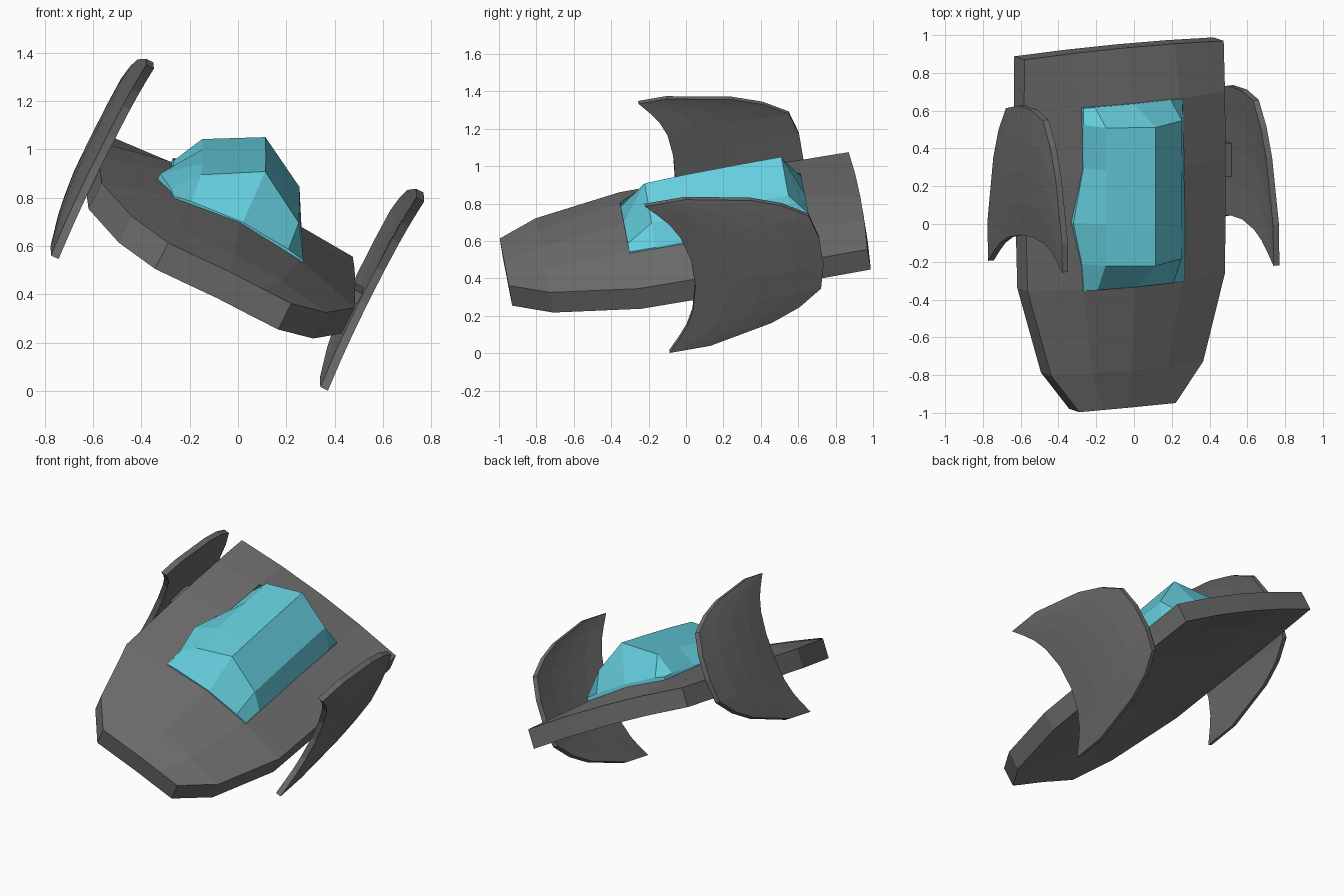
import bpy, bmesh
from mathutils import Matrix, Vector

if "Cube" in bpy.data.objects:
    bpy.data.objects.remove(bpy.data.objects["Cube"])

# Banked frame of the whole craft: u = across, f = towards the rear, n = up from the deck
u = Vector((0.893, 0.085, -0.44)).normalized()
f = Vector((0, 0.986, 0.166))
f = (f - u * f.dot(u)).normalized()
n = u.cross(f)
FRAME = Matrix.Translation((-0.048, 0, 0.647)) @ Matrix((u, f, n)).transposed().to_4x4()


def material(name, rgb):
    m = bpy.data.materials.new(name)
    m.diffuse_color = (*rgb, 1)
    m.use_nodes = True
    m.node_tree.nodes["Principled BSDF"].inputs["Base Color"].default_value = m.diffuse_color
    return m


GREY = material("hull grey", (0.155, 0.155, 0.155))
TEAL = material("canopy teal", (0.13, 0.62, 0.73))


def slab(name, top, bottom, mat):
    """Closed solid between two equal grids of points."""
    bm = bmesh.new()
    rows, cols = len(top), len(top[0])
    t = [[bm.verts.new(FRAME @ Vector(p)) for p in r] for r in top]
    b = [[bm.verts.new(FRAME @ Vector(p)) for p in r] for r in bottom]
    for i in range(rows - 1):
        for j in range(cols - 1):
            for g in (t, b):
                bm.faces.new((g[i][j], g[i][j + 1], g[i + 1][j + 1], g[i + 1][j]))
    rim = [(0, j) for j in range(cols)] + [(i, cols - 1) for i in range(1, rows)]
    rim += [(rows - 1, j) for j in range(cols - 2, -1, -1)] + [(i, 0) for i in range(rows - 2, 0, -1)]
    for (i, j), (k, l) in zip(rim, rim[1:] + rim[:1]):
        bm.faces.new((t[i][j], t[k][l], b[k][l], b[i][j]))
    bmesh.ops.recalc_face_normals(bm, faces=bm.faces)
    me = bpy.data.meshes.new(name)
    bm.to_mesh(me)
    bm.free()
    me.materials.append(mat)
    ob = bpy.data.objects.new(name, me)
    bpy.context.collection.objects.link(ob)
    return ob


# Hull: tapered, domed shell of even thickness (b, half width, half-way height, centre height)
top, bottom = [], []
for b, w, h1, h2 in [(-0.985, 0.285, 0.012, 0.015), (-0.776, 0.45, 0.045, 0.06), (-0.31, 0.585, 0.09, 0.12),
                     (0.3, 0.595, 0.09, 0.12), (0.66, 0.595, 0.07, 0.09), (0.935, 0.59, 0.025, 0.03)]:
    hs = [0.01, h1, h2, h1, 0.01]
    a = [w * s for s in (-1, -0.5, 0, 0.5, 1)]
    bow = [0, 0.012, 0.016, 0.012, 0] if b > 0.9 else [0] * 5
    top.append([(x, b + d, h) for x, h, d in zip(a, hs, bow)])
    bottom.append([(x, b + d, h - 0.122) for x, h, d in zip(a, hs, bow)])
slab("hull", top, bottom, GREY)

# Canopy: roof-shaped glass (b, left base, base height, shoulder height, ridge height)
top, bottom = [], []
for b, left, h0, h1, h2 in [(-0.32, 0.295, 0.095, 0.108, 0.125), (-0.175, 0.305, 0.095, 0.205, 0.335),
                            (0.05, 0.355, 0.10, 0.215, 0.345), (0.34, 0.29, 0.095, 0.225, 0.35),
                            (0.57, 0.285, 0.095, 0.228, 0.352), (0.66, 0.285, 0.09, 0.10, 0.11)]:
    a = [-left, -0.22, 0.01, 0.23, 0.305]
    top.append([(x, b, h) for x, h in zip(a, (h0, h1, h2, h1, h0))])
    bottom.append([(x, b, 0.06) for x in a])
slab("canopy", top, bottom, TEAL)

# Side fins: crescent plates (height, front edge, rear edge), mirrored about their middle
HALF = [(0.455, -0.2, 0.02), (0.38, -0.135, 0.367), (0.315, -0.085, 0.525), (0.225, -0.04, 0.655),
        (0.08, -0.005, 0.69)]
PROFILE = [(-c, p, q) for c, p, q in HALF] + [r for r in reversed(HALF)]
for side, label, base, mid, size in ((1, "right", 0.617, 0.076, 0.975), (-1, "left", 0.592, 0.083, 1.0)):
    inner, outer = [], []
    for c, p, q in PROFILE:
        ri, ro = [], []
        for k in range(5):
            v = k / 4
            bulge = 0.02 * 4 * v * (1 - v) * (1 - (c / 0.455) ** 2)
            b = p + (q - p) * v
            h = c * size + mid
            if side < 0 and c > 0:      # left fin leans back a little at the top
                b += 0.07 * (c / 0.455) * (1 - v)
                h -= 0.03 * c / 0.455
            ri.append((side * (base + bulge), b, h))
            ro.append((side * (base + 0.035 + bulge), b, h))
        inner.append(ri)
        outer.append(ro)
    slab(label + "_fin", inner, outer, GREY)

    # Short strut joining fin to hull
    top = [[(side * a, b, 0.0) for a in (0.56, base + 0.02)] for b in (0.2, 0.38)]
    bottom = [[(side * a, b, -0.05) for a in (0.56, base + 0.02)] for b in (0.2, 0.38)]
    slab(label + "_fin_strut", top, bottom, GREY)
